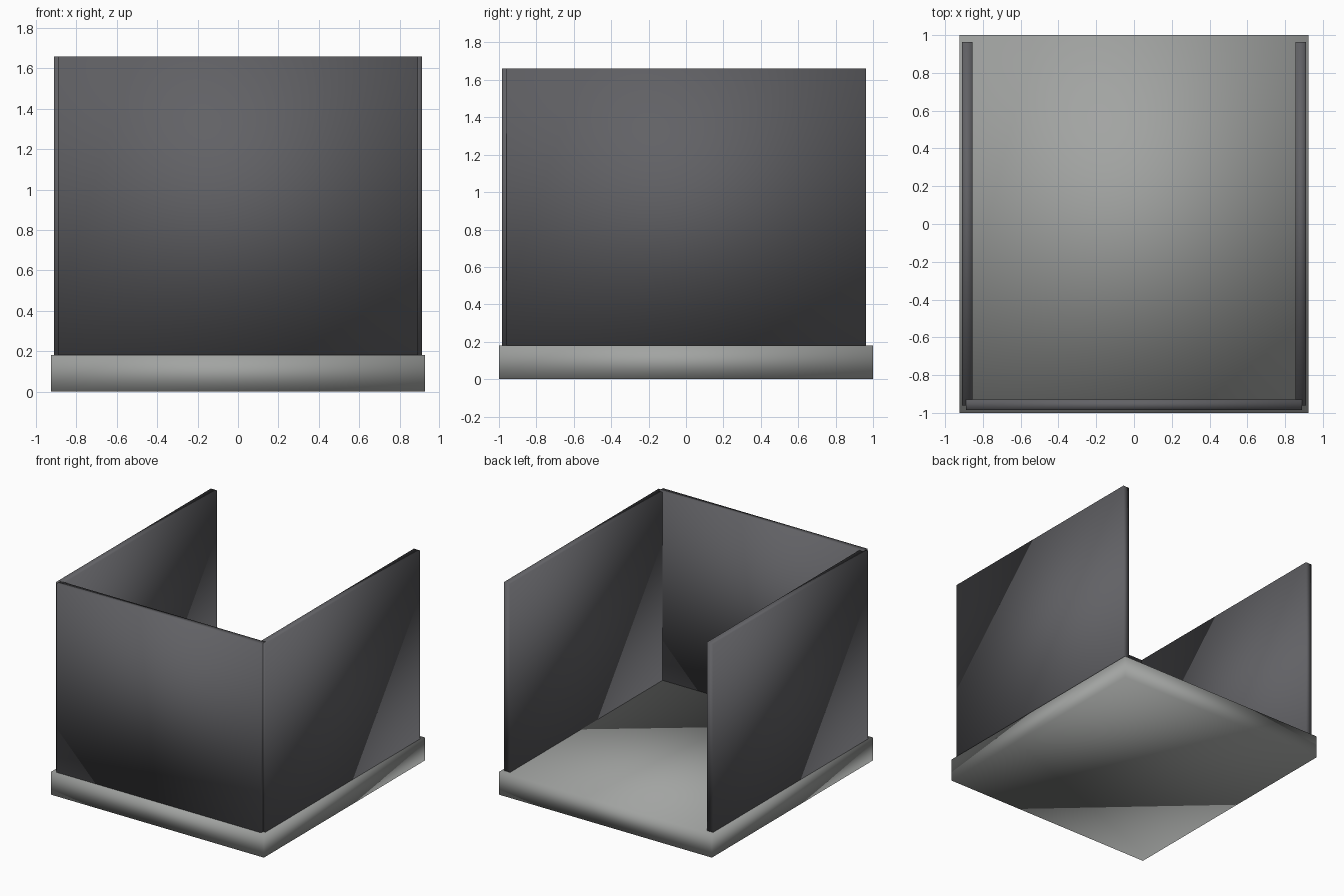
import bpy

if "Cube" in bpy.data.objects:
    bpy.data.objects.remove(bpy.data.objects["Cube"])


def material(name, color):
    mat = bpy.data.materials.new(name)
    mat.diffuse_color = (*color, 1)
    mat.use_nodes = True
    mat.node_tree.nodes["Principled BSDF"].inputs["Base Color"].default_value = mat.diffuse_color
    return mat


def box(name, x, y, z, mat):
    """Smooth-shaded box spanning the given (min, max) ranges."""
    spans = (x, y, z)
    bpy.ops.mesh.primitive_cube_add(size=1, location=[(a + b) / 2 for a, b in spans])
    obj = bpy.context.object
    obj.name = name
    obj.scale = [b - a for a, b in spans]
    bpy.ops.object.transform_apply(location=False, rotation=False, scale=True)
    bpy.ops.object.shade_smooth()
    obj.data.materials.append(mat)
    return obj


stone = material("base_grey", (0.36, 0.37, 0.36))
dark = material("wall_dark_grey", (0.12, 0.12, 0.13))
base_top, wall_top = 0.18, 1.66

# Base slab
box("base", (-0.925, 0.925), (-1, 1), (0, base_top), stone)

# Front wall, set slightly proud of the side walls
box("front_wall", (-0.89, 0.89), (-0.985, -0.93), (base_top, wall_top), dark)

# Side walls, mirrored left and right
for side, sign in (("left", -1), ("right", 1)):
    x = sorted((sign * 0.855, sign * 0.91))
    box(f"{side}_wall", x, (-0.96, 0.963), (base_top, wall_top), dark)
